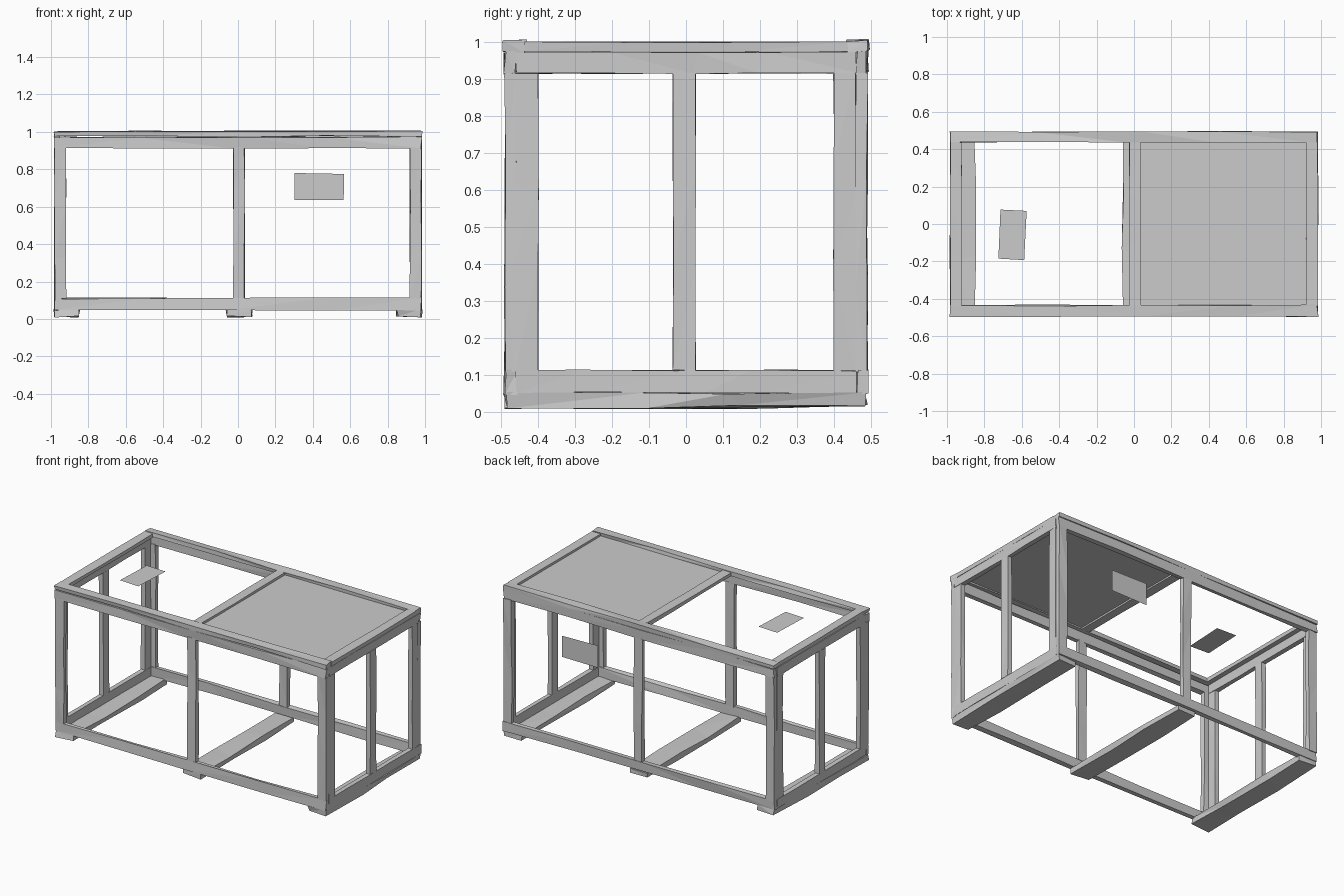
import bpy, bmesh, random
from mathutils import Vector

if "Cube" in bpy.data.objects:
    bpy.data.objects.remove(bpy.data.objects["Cube"])

random.seed(4)


def board(name, x, y, z, cuts=3, rough=0.005):
    """Roughly hewn board: a box cut along its length, slightly chipped."""
    lo, hi = Vector((x[0], y[0], z[0])), Vector((x[1], y[1], z[1]))
    size, mid = hi - lo, (hi + lo) / 2
    axis = max(range(3), key=lambda i: size[i])
    bm = bmesh.new()
    bmesh.ops.create_cube(bm, size=1)
    for v in bm.verts:
        v.co = Vector([v.co[i] * size[i] + mid[i] for i in range(3)])
    if cuts:
        long_edges = [e for e in bm.edges
                      if abs(e.verts[0].co[axis] - e.verts[1].co[axis]) > 1e-5]
        bmesh.ops.subdivide_edges(bm, edges=long_edges, cuts=cuts)
    for v in bm.verts:
        for i in range(3):
            amount = 0.06 if i == axis and lo[i] + 0.01 < v.co[i] < hi[i] - 0.01 else rough
            v.co[i] += random.uniform(-amount, amount)
        v.co.z = max(v.co.z, 0.0)
    bmesh.ops.triangulate(bm, faces=bm.faces[:])
    finish(name, bm)


def sheet(name, corners):
    """Thin flat panel."""
    bm = bmesh.new()
    bm.faces.new([bm.verts.new(c) for c in corners])
    finish(name, bm)


def finish(name, bm):
    mesh = bpy.data.meshes.new(name)
    bm.to_mesh(mesh)
    bm.free()
    bpy.context.collection.objects.link(bpy.data.objects.new(name, mesh))


def span(side, inner, outer):
    return tuple(sorted((side * inner, side * outer)))


# Long sides: rails, corner boards and centre boards
for s, label in ((-1, "front"), (1, "back")):
    y = span(s, 0.46, 0.49)
    board(label + "_side_top_rail", (-0.98, 0.98), y, (0.915, 0.972))
    board(label + "_side_bottom_rail", (-0.98, 0.98), y, (0.05, 0.11))
    board(label + "_centre_post", (-0.025, 0.035), y, (0.108, 0.918), 2, 0.003)
    for t, end in ((-1, "left"), (1, "right")):
        board(f"{label}_{end}_post", span(t, 0.92, 0.98), y, (0.108, 0.918), 2, 0.003)
    # Lid long rail
    board(label + "_lid_rail", (-0.982, 0.982), span(s, 0.435, 0.493), (0.975, 1.003))

# Ends: rails, posts and lid cross rails
for t, label in ((-1, "left"), (1, "right")):
    x = span(t, 0.952, 0.982)
    board(label + "_end_top_rail", x, (-0.46, 0.46), (0.915, 0.973), 3, 0.002)
    board(label + "_end_bottom_rail", x, (-0.46, 0.46), (0.052, 0.112), 3, 0.002)
    board(label + "_end_centre_post", x, (-0.035, 0.025), (0.112, 0.915), 2, 0.002)
    for s, side in ((-1, "front"), (1, "back")):
        board(f"{label}_end_{side}_post", x, span(s, 0.40, 0.46), (0.112, 0.915), 2, 0.002)
    board(label + "_lid_cross_rail", span(t, 0.922, 0.982), (-0.437, 0.437),
          (0.975, 1.0), 2, 0.002)
board("centre_lid_cross_rail", (-0.025, 0.035), (-0.437, 0.437), (0.975, 1.0), 2, 0.002)

# Skids under the crate
for name, x in (("left", (-0.98, -0.85)), ("centre", (-0.06, 0.072)), ("right", (0.85, 0.98))):
    board(name + "_skid", x, (-0.487, 0.487), (0.012, 0.05), 2, 0.007)

# Half lid panel
sheet("lid_panel", [(0.03, -0.437, 0.985), (0.93, -0.437, 0.985),
                    (0.93, 0.437, 0.985), (0.03, 0.437, 0.985)])

# Blank paper tags on the lid and the back
sheet("lid_tag", [(-0.725, -0.185, 0.985), (-0.587, -0.193, 0.985),
                  (-0.574, 0.07, 0.985), (-0.714, 0.077, 0.985)])
sheet("back_tag", [(0.303, 0.475, 0.635), (0.303, 0.475, 0.78),
                   (0.567, 0.475, 0.775), (0.565, 0.475, 0.637)])
